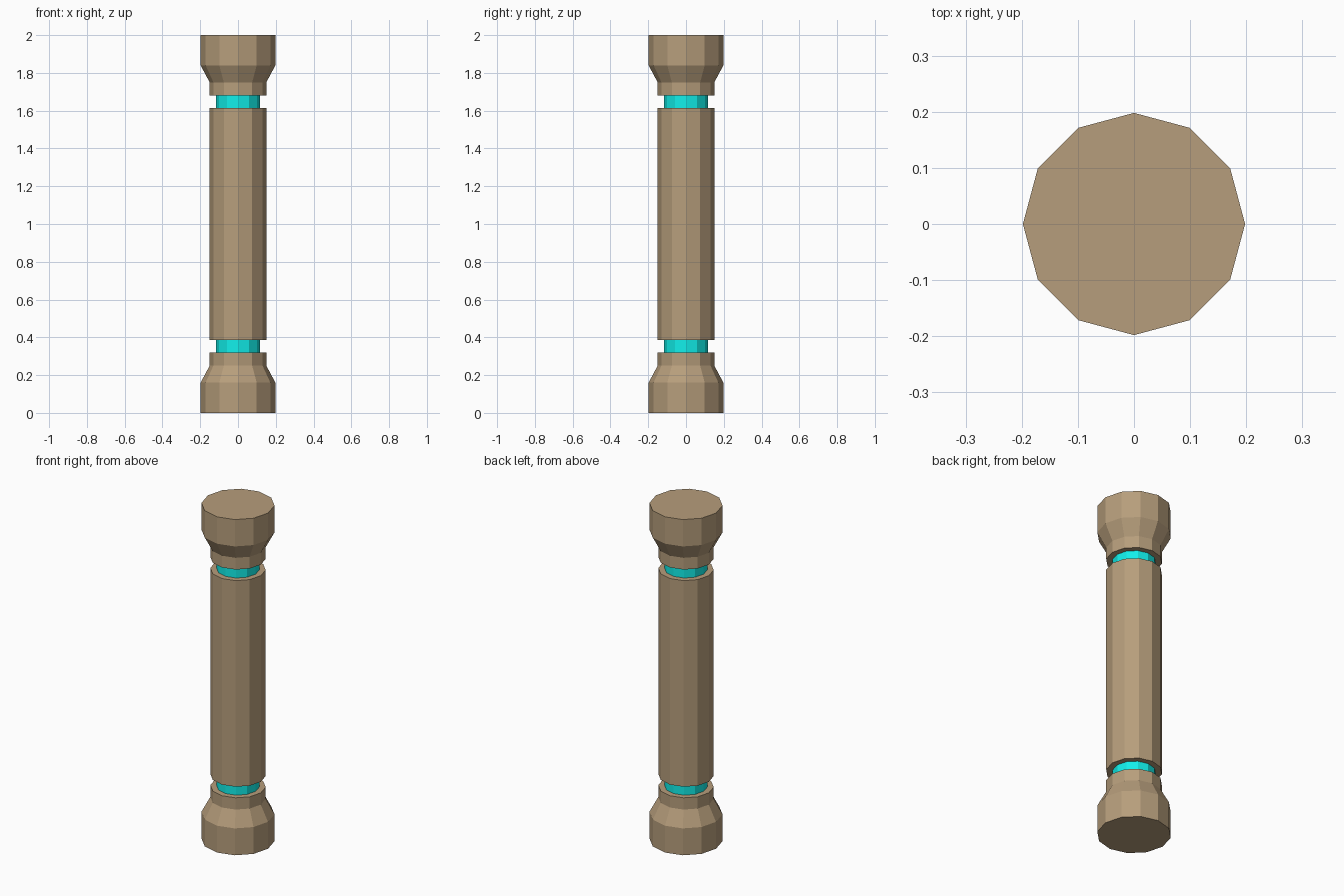
import bpy, bmesh
from math import cos, sin, tau

if "Cube" in bpy.data.objects:
    bpy.data.objects.remove(bpy.data.objects["Cube"])

SIDES = 12
CAP_R, SHAFT_R, GROOVE_R = 0.198, 0.15, 0.116
HEIGHT = 2.0


def material(name, color):
    m = bpy.data.materials.new(name)
    m.diffuse_color = (*color, 1)
    m.use_nodes = True
    m.node_tree.nodes["Principled BSDF"].inputs["Base Color"].default_value = m.diffuse_color
    return m


stone = material("tan_stone", (0.47, 0.34, 0.20))
glow = material("cyan_band", (0.006, 0.86, 0.82))


def lathe(name, profile, mat, cap_bottom=False, cap_top=False):
    """Turn a bottom-to-top (radius, z) profile into a faceted solid."""
    bm = bmesh.new()
    rings = [[bm.verts.new((r * cos(tau * i / SIDES), r * sin(tau * i / SIDES), z))
              for i in range(SIDES)] for r, z in profile]
    for a, b in zip(rings, rings[1:]):
        for i in range(SIDES):
            j = (i + 1) % SIDES
            bm.faces.new((a[i], a[j], b[j], b[i]))
    if cap_bottom:
        bm.faces.new(rings[0][::-1])
    if cap_top:
        bm.faces.new(rings[-1])
    me = bpy.data.meshes.new(name)
    bm.to_mesh(me)
    bm.free()
    me.materials.append(mat)
    ob = bpy.data.objects.new(name, me)
    bpy.context.collection.objects.link(ob)
    return ob


def flip(profile):
    return [(r, HEIGHT - z) for r, z in reversed(profile)]


# Flared foot and its mirrored head
foot = [(CAP_R, 0), (CAP_R, 0.16), (SHAFT_R, 0.25), (SHAFT_R, 0.32), (GROOVE_R, 0.32)]
lathe("column_base", foot, stone, cap_bottom=True)
lathe("column_capital", flip(foot), stone, cap_top=True)

# Recessed bands
band = [(GROOVE_R, 0.32), (GROOVE_R, 0.386)]
lathe("lower_band", band, glow)
lathe("upper_band", flip(band), glow)

# Shaft, with ledges closing against the bands
half = [(GROOVE_R, 0.386), (SHAFT_R, 0.386)]
lathe("column_shaft", half + flip(half), stone)
